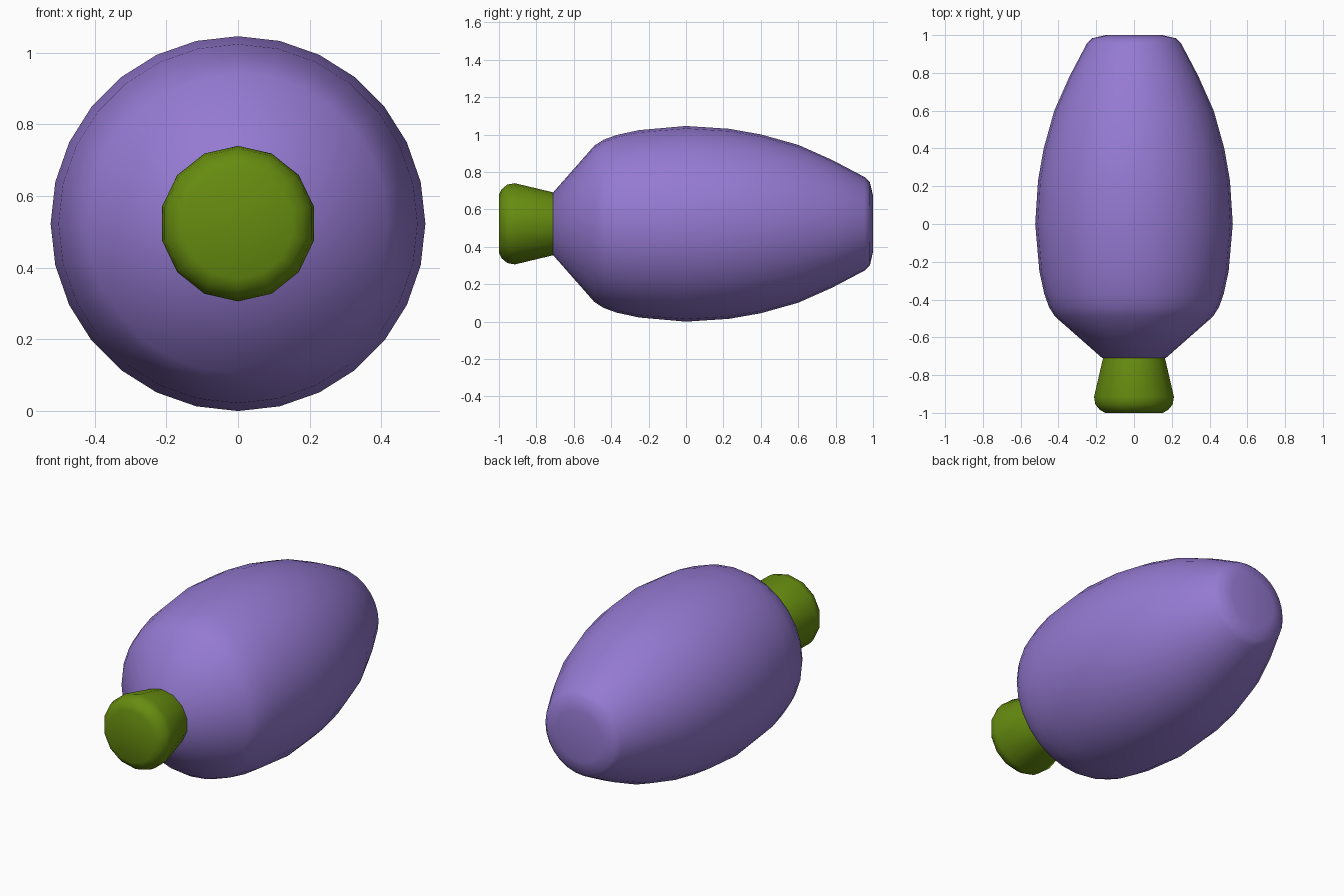
import bpy
import bmesh
import math

cube = bpy.data.objects.get("Cube")
if cube:
    bpy.data.objects.remove(cube, do_unlink=True)

AXIS_Z = 0.523  # height of the lying axis


def make_material(name, rgb):
    mat = bpy.data.materials.new(name)
    mat.use_nodes = True
    mat.diffuse_color = (*rgb, 1)
    mat.node_tree.nodes["Principled BSDF"].inputs["Base Color"].default_value = (*rgb, 1)
    return mat


def lathe(name, profile, sides, mat, angle):
    """Turn (y, radius) points around the lying axis and cap both ends."""
    bm = bmesh.new()
    rings = []
    for y, r in profile:
        turns = [2 * math.pi * i / sides for i in range(sides)]
        rings.append([bm.verts.new((r * math.sin(a), y, AXIS_Z + r * math.cos(a))) for a in turns])
    for a, b in zip(rings, rings[1:]):
        for i in range(sides):
            j = (i + 1) % sides
            bm.faces.new((a[i], a[j], b[j], b[i]))
    bm.faces.new(rings[0])
    bm.faces.new(rings[-1])
    bmesh.ops.recalc_face_normals(bm, faces=bm.faces)
    mesh = bpy.data.meshes.new(name)
    bm.to_mesh(mesh)
    bm.free()
    mesh.materials.append(mat)
    obj = bpy.data.objects.new(name, mesh)
    bpy.context.collection.objects.link(obj)
    bpy.ops.object.select_all(action="DESELECT")
    obj.select_set(True)
    bpy.context.view_layer.objects.active = obj
    bpy.ops.object.shade_smooth_by_angle(angle=math.radians(angle))
    return obj


purple = make_material("purple skin", (0.30, 0.195, 0.645))
green = make_material("green stem", (0.133, 0.262, 0.005))

# Plump body: narrow neck at the front, long taper to a blunt back end
lathe("fruit_body", [
    (-0.71, 0.168), (-0.49, 0.418), (-0.44, 0.45), (-0.37, 0.475), (-0.25, 0.501),
    (0.0, 0.523), (0.23, 0.508), (0.4, 0.478), (0.6, 0.422), (0.78, 0.342),
    (0.955, 0.25), (0.983, 0.223), (1.0, 0.15),
], 28, purple, 50)

# Flared stem cap with a rounded rim
lathe("stem", [
    (-1.0, 0.155), (-0.985, 0.185), (-0.955, 0.21), (-0.915, 0.217), (-0.71, 0.168),
], 14, green, 50)
